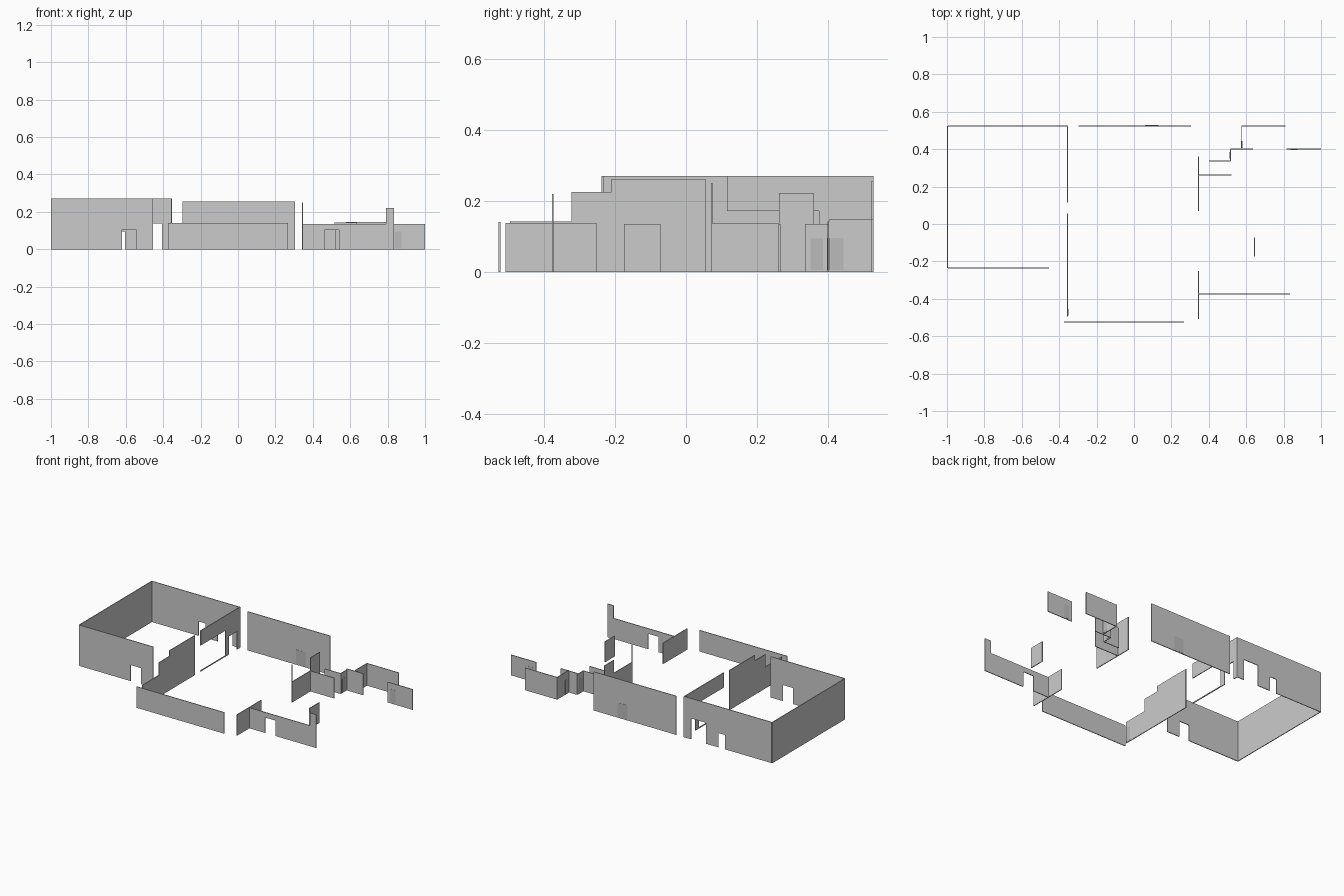
import bpy, bmesh

if "Cube" in bpy.data.objects:
    bpy.data.objects.remove(bpy.data.objects["Cube"])

T = 0.005  # wall thickness

panel_mat = bpy.data.materials.new("panel_grey")
panel_mat.diffuse_color = (0.5, 0.5, 0.5, 1)
panel_mat.use_nodes = True
panel_mat.node_tree.nodes["Principled BSDF"].inputs["Base Color"].default_value = panel_mat.diffuse_color


def slab(name, axis, pos, outline, thick=T, mat=None):
    """Extrude an outline of (along, z) points; axis is the run direction."""
    def at(u, z, off):
        return (u, pos + off, z) if axis == "x" else (pos + off, u, z)
    bm = bmesh.new()
    face = bm.faces.new([bm.verts.new(at(u, z, -thick / 2)) for u, z in outline])
    ext = bmesh.ops.extrude_face_region(bm, geom=[face])
    verts = [g for g in ext["geom"] if isinstance(g, bmesh.types.BMVert)]
    bmesh.ops.translate(bm, verts=verts, vec=(0, thick, 0) if axis == "x" else (thick, 0, 0))
    bmesh.ops.recalc_face_normals(bm, faces=bm.faces)
    me = bpy.data.meshes.new(name)
    bm.to_mesh(me)
    bm.free()
    ob = bpy.data.objects.new(name, me)
    bpy.context.collection.objects.link(ob)
    if mat:
        me.materials.append(mat)


def wall(name, axis, pos, start, steps, openings=(), base=0.0):
    """steps: (end, height) from start onward; openings: (from, to, height)."""
    pts = [(start, base)]
    for a, b, h in openings:
        pts += [(a, base), (a, h), (b, h), (b, base)]
    pts.append((steps[-1][0], base))
    starts = [start] + [s[0] for s in steps[:-1]]
    for s, (end, h) in reversed(list(zip(starts, steps))):
        pts += [(end, h), (s, h)]
    slab(name, axis, pos, pts)


def panel(name, axis, pos, a, b, h):
    slab(name, axis, pos, [(a, 0.005), (b, 0.005), (b, h), (a, h)], T + 0.002, panel_mat)


# left hall
wall("left_wall", "y", -0.9975, -0.235, [(0.525, 0.27)])
wall("left_hall_back_wall", "x", 0.5245, -0.995, [(-0.357, 0.27)],
     [(-0.655, -0.605, 0.095), (-0.515, -0.405, 0.138)])
wall("left_hall_front_wall", "x", -0.235, -0.995, [(-0.455, 0.27)],
     [(-0.62, -0.545, 0.106)])
wall("inner_wall_beam", "y", -0.355, 0.115, [(0.374, 0.27)], base=0.172)
wall("inner_wall_back", "y", -0.355, 0.374, [(0.527, 0.27)], [(0.41, 0.494, 0.12)])
wall("inner_wall_sill", "y", -0.355, 0.115, [(0.374, 0.006)])
wall("inner_wall_stepped", "y", -0.355, -0.495,
     [(-0.322, 0.142), (-0.21, 0.225), (0.055, 0.262)])

# middle hall
wall("middle_front_wall", "x", -0.5245, -0.373, [(0.267, 0.14)])
wall("middle_back_wall", "x", 0.5245, -0.297, [(0.306, 0.256)])

# right side, front rooms
wall("right_front_cross_wall", "y", 0.345, -0.507, [(-0.252, 0.138)])
wall("right_front_wall", "x", -0.375, 0.345, [(0.79, 0.136), (0.835, 0.22)],
     [(0.463, 0.54, 0.102)])
wall("short_partition", "y", 0.645, -0.175, [(-0.072, 0.135)])

# right side, back rooms
wall("right_back_cross_wall", "y", 0.345, 0.07,
     [(0.074, 0.25), (0.262, 0.136), (0.36, 0.222)])
wall("right_partition", "x", 0.263, 0.347, [(0.52, 0.135)])
wall("jog_wall_a", "x", 0.337, 0.40, [(0.515, 0.135)])
wall("jog_wall_b", "y", 0.515, 0.337, [(0.40, 0.135)])
wall("jog_wall_c", "x", 0.40, 0.515, [(0.635, 0.142)])
wall("jog_wall_d", "y", 0.576, 0.402, [(0.527, 0.147)])
wall("jog_wall_e", "x", 0.5245, 0.578, [(0.81, 0.147)])
wall("far_right_wall", "x", 0.40, 0.815, [(1.0, 0.135)])

# closed door panels
panel("middle_back_door", "x", 0.5245, 0.06, 0.132, 0.1)
panel("inner_wall_door", "y", -0.355, -0.49, -0.455, 0.1)
panel("jog_door_b", "y", 0.515, 0.35, 0.385, 0.094)
panel("jog_door_d", "y", 0.576, 0.407, 0.443, 0.096)
panel("far_right_door", "x", 0.40, 0.838, 0.875, 0.095)
